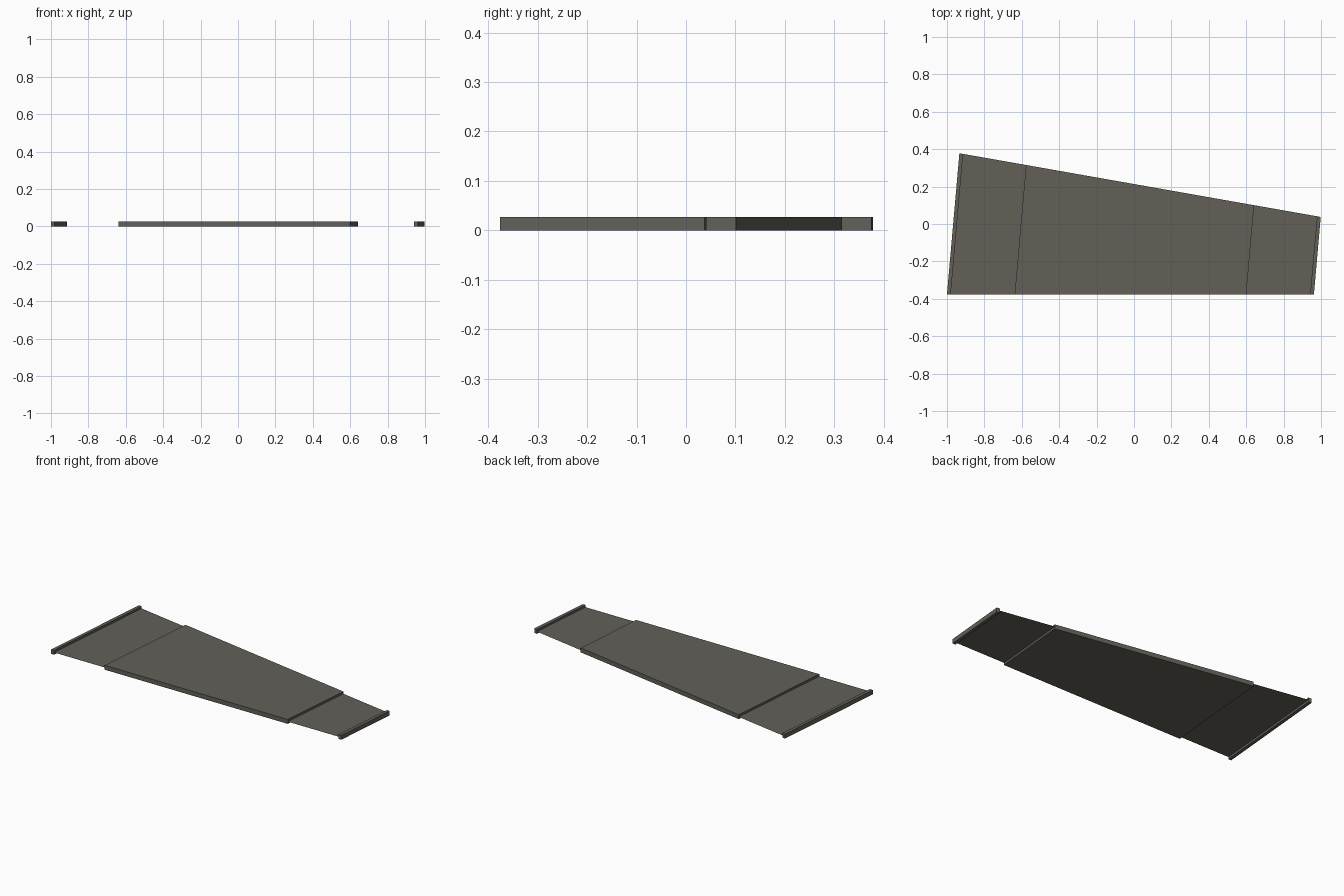
import bpy
import bmesh

if "Cube" in bpy.data.objects:
    bpy.data.objects.remove(bpy.data.objects["Cube"])

H = 0.027           # full thickness of the frame parts
FRONT, BACK_L, BACK_R = -0.376, 0.378, 0.038
SKEW = 0.088        # sideways lean of the cross edges per unit of y

mat = bpy.data.materials.new("dark warm grey")
mat.diffuse_color = (0.125, 0.117, 0.098, 1)
mat.use_nodes = True
mat.node_tree.nodes["Principled BSDF"].inputs["Base Color"].default_value = mat.diffuse_color

def back_point(x0):
    """Where a cross edge starting at (x0, FRONT) meets the sloping back edge."""
    ax, ay, bx, by = -0.932, BACK_L, 0.997, BACK_R
    m = (by - ay) / (bx - ax)
    t = (ay + m * (x0 - ax) - FRONT) / (1 - m * SKEW)
    return x0 + SKEW * t, FRONT + t

def slab(name, x0, x1, z0, z1):
    """Skewed trapezoid between two cross edges; a single sheet if z0 == z1."""
    pts = [(x0, FRONT), (x1, FRONT), back_point(x1), back_point(x0)]
    bm = bmesh.new()
    face = bm.faces.new([bm.verts.new((x, y, z0)) for x, y in pts])
    if z1 > z0:
        top = bmesh.ops.extrude_face_region(bm, geom=[face])["geom"]
        for v in top:
            if isinstance(v, bmesh.types.BMVert):
                v.co.z = z1
        bmesh.ops.recalc_face_normals(bm, faces=bm.faces)
    me = bpy.data.meshes.new(name)
    bm.to_mesh(me)
    bm.free()
    me.materials.append(mat)
    ob = bpy.data.objects.new(name, me)
    bpy.context.collection.objects.link(ob)
    return ob

# thick middle deck
slab("centre_deck", -0.638, 0.600, 0, H)
# thin sheets joining the deck to the end bars
slab("left_sheet", -0.98, -0.638, H / 2, H / 2)
slab("right_sheet", 0.600, 0.942, H / 2, H / 2)
# narrow end bars
slab("left_end_bar", -1.0, -0.98, 0, H)
slab("right_end_bar", 0.942, 0.962, 0, H)
